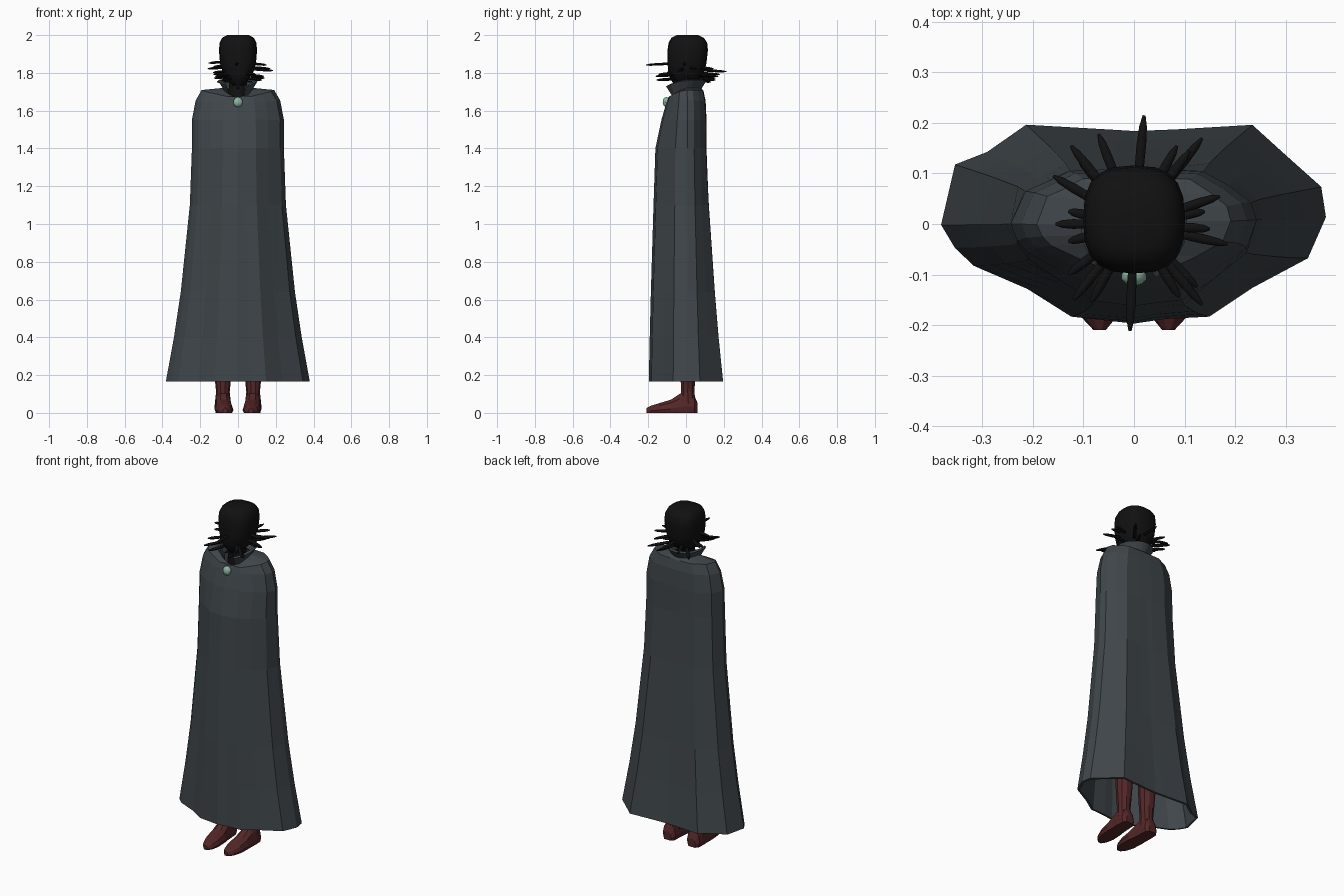
import bpy, bmesh, math
from mathutils import Vector

if "Cube" in bpy.data.objects:
    bpy.data.objects.remove(bpy.data.objects["Cube"])


def material(name, rgb):
    m = bpy.data.materials.new(name)
    m.diffuse_color = (*rgb, 1)
    m.use_nodes = True
    m.node_tree.nodes["Principled BSDF"].inputs["Base Color"].default_value = m.diffuse_color
    return m


CLOAK = material("slate cloth", (0.050, 0.061, 0.069))
BLACK = material("black hair", (0.0055, 0.0055, 0.0055))
RED = material("dark red leather", (0.088, 0.020, 0.021))
GREEN = material("pale green stone", (0.27, 0.47, 0.36))


def loft(name, rings, mat, caps=True, skip=None, smooth=None):
    """Join equal-sized rings of points with quads."""
    bm = bmesh.new()
    rows = [[bm.verts.new(p) for p in r] for r in rings]
    n = len(rings[0])
    for k in range(len(rows) - 1):
        for i in range(n):
            if skip and skip(k, i):
                continue
            j = (i + 1) % n
            bm.faces.new((rows[k][i], rows[k][j], rows[k + 1][j], rows[k + 1][i]))
    if caps:
        bm.faces.new(rows[0])
        bm.faces.new(rows[-1])
    bmesh.ops.recalc_face_normals(bm, faces=bm.faces)
    return finish(name, bm, mat, smooth)


def finish(name, bm, mat, smooth=None):
    me = bpy.data.meshes.new(name)
    bm.to_mesh(me)
    bm.free()
    me.materials.append(mat)
    ob = bpy.data.objects.new(name, me)
    bpy.context.collection.objects.link(ob)
    if smooth:
        bpy.ops.object.select_all(action='DESELECT')
        bpy.context.view_layer.objects.active = ob
        ob.select_set(True)
        bpy.ops.object.shade_smooth_by_angle(angle=math.radians(smooth))
    return ob


def oval(n, hw, y0, y1, z, power=2.0, cx=0.0):
    """Rounded horizontal ring between y0 and y1."""
    pts = []
    for i in range(n):
        a = 2 * math.pi * i / n
        c, s = math.cos(a), math.sin(a)
        x = math.copysign(abs(c) ** (2 / power), c) * hw
        y = math.copysign(abs(s) ** (2 / power), s) * (y1 - y0) / 2
        pts.append((cx + x, (y0 + y1) / 2 + y, z))
    return pts


# Cloak: the hem outline shrinks towards the neck and flares into a collar
HEM = [(0, -.185), (.06, -.176), (.145, -.172), (.23, -.115), (.335, -.06),
       (.368, .015), (.36, .068), (.295, .125), (.23, .185), (.08, .175),
       (0, .172), (-.05, .175), (-.21, .185), (-.285, .132), (-.345, .11),
       (-.37, 0), (-.345, -.04), (-.31, -.073), (-.205, -.118), (-.12, -.172)]
# z, half width, front y, back y, roundness, drop of the front
LEVELS = [(.165, .37, -.185, .185, 0, 0), (.4, .327, -.18, .162, .05, 0),
          (.64, .291, -.174, .143, .1, 0), (1.1, .243, -.16, .113, .25, 0),
          (1.4, .232, -.15, .1, .4, 0), (1.55, .232, -.118, .1, .5, 0),
          (1.65, .213, -.092, .095, .5, .01), (1.70, .185, -.084, .085, .4, .035),
          (1.715, .07, -.075, .07, 1, .055), (1.765, .095, -.106, .098, 1, .035)]
rings = []
for z, w, yf, yb, rnd, drop in LEVELS:
    ring = []
    for hx, hy in HEM:
        u, v = hx / .37, hy / .185
        a = math.atan2(v, u)
        u += (math.cos(a) - u) * rnd
        v += (math.sin(a) - v) * rnd
        ring.append((u * w, v * (yb if v > 0 else -yf), z - drop * max(0, -v) ** 1.5))
    rings.append(ring)
last = len(LEVELS) - 2
cloak = loft("cloak", rings, CLOAK, caps=False,
             skip=lambda k, i: k == last and i in (0, 1, 18, 19))
mod = cloak.modifiers.new("thickness", 'SOLIDIFY')
mod.thickness = 0.012
mod.offset = -1

# Body hidden below the cloak, and the neck
loft("neck", [oval(12, .06, -.068, .055, 1.6), oval(12, .05, -.06, .05, 1.70),
              oval(12, .042, -.045, .045, 1.8)], BLACK, smooth=40)

# Head with full hair
HEAD = [(1.735, .028, -.06, .03), (1.765, .058, -.082, .07), (1.80, .08, -.093, .095),
        (1.85, .095, -.098, .108), (1.92, .101, -.098, .116), (1.96, .097, -.092, .112),
        (1.985, .085, -.078, .095), (2.0, .058, -.05, .065)]
loft("head", [oval(20, w, a, b, z, 2.7) for z, w, a, b in HEAD], BLACK, smooth=45)


# Hair tufts: slim pointed ovals radiating from the head
def tuft(tx, ty, z, start=.07, thick=.0095):
    d = Vector((tx, ty, 0))
    length = d.length
    d.normalize()
    side = Vector((-d.y, d.x, 0))
    out = []
    for t, r in ((0, .5), (.25, .95), (.6, 1), (.85, .8), (1, .3)):
        c = d * (start + (length - start) * t)
        c.z = z - .008 * t
        out.append([c + side * (math.cos(a) * thick * r)
                    + Vector((0, 0, math.sin(a) * thick * .85 * r))
                    for a in (math.pi * k / 3 for k in range(6))])
    return out


TUFTS = [(.02, .215, 1.815), (.135, .17, 1.79), (.085, .155, 1.77), (.11, .145, 1.83),
         (.17, .055, 1.83), (.14, .025, 1.78), (.15, -.01, 1.85), (.185, -.04, 1.82),
         (.135, -.16, 1.79), (.125, -.125, 1.77), (.09, -.145, 1.80),
         (-.008, -.212, 1.85), (-.12, -.15, 1.79), (-.085, -.155, 1.77),
         (-.13, -.1, 1.81), (-.13, -.035, 1.84), (-.155, 0, 1.86),
         (-.13, .025, 1.80), (-.16, .095, 1.83), (-.125, .155, 1.78),
         (-.11, .13, 1.76), (-.07, .178, 1.80)]
for n, (x, y, z) in enumerate(TUFTS, 1):
    loft(f"hair_tuft_{n}", tuft(x, y, z), BLACK, smooth=60)

# Short tufts under the chin
for n, (x, y, z) in enumerate([(-.03, -.085, 1.745), (.03, -.085, 1.745), (.075, -.05, 1.76),
                               (-.075, -.05, 1.76), (0, -.09, 1.725)], 1):
    loft(f"chin_tuft_{n}", tuft(x, y, z, .02, .008), BLACK, smooth=60)

# Brooch
bm = bmesh.new()
bmesh.ops.create_uvsphere(bm, u_segments=10, v_segments=8, radius=.027)
bmesh.ops.scale(bm, vec=(.95, .75, 1), verts=bm.verts)
bmesh.ops.translate(bm, vec=(0, -.103, 1.645), verts=bm.verts)
finish("brooch", bm, GREEN, 40)

# Boots and trouser legs
# y, half width, height of the foot
FOOT = [(.062, .025, .05), (.045, .042, .09), (.0, .045, .115), (-.035, .045, .1),
        (-.08, .049, .07), (-.14, .048, .052), (-.185, .034, .038), (-.21, .012, .025)]
for side, sx in (("left", -1), ("right", 1)):
    cx = .08 * sx
    foot = []
    for y, w, h in FOOT:
        c = cx - .012 * sx * max(0, -y) / .21
        foot.append([(c + w * u, y, h * v) for u, v in
                     ((-.85, 0), (.85, 0), (1, .3), (.8, .75), (.35, 1),
                      (-.35, 1), (-.8, .75), (-1, .3))])
    loft(f"{side}_boot_foot", foot, RED)
    loft(f"{side}_boot_shaft",
         [oval(10, w, a, b, z, cx=cx) for z, w, a, b in
          ((.05, .043, -.03, .055), (.11, .036, -.028, .046),
           (.17, .042, -.03, .05), (.3, .05, -.035, .06), (.48, .052, -.035, .062))], RED)
    loft(f"{side}_trouser_leg",
         [oval(10, w, -w + .01, w + .01, z, cx=cx) for z, w in
          ((.46, .045), (.9, .07))], BLACK)
